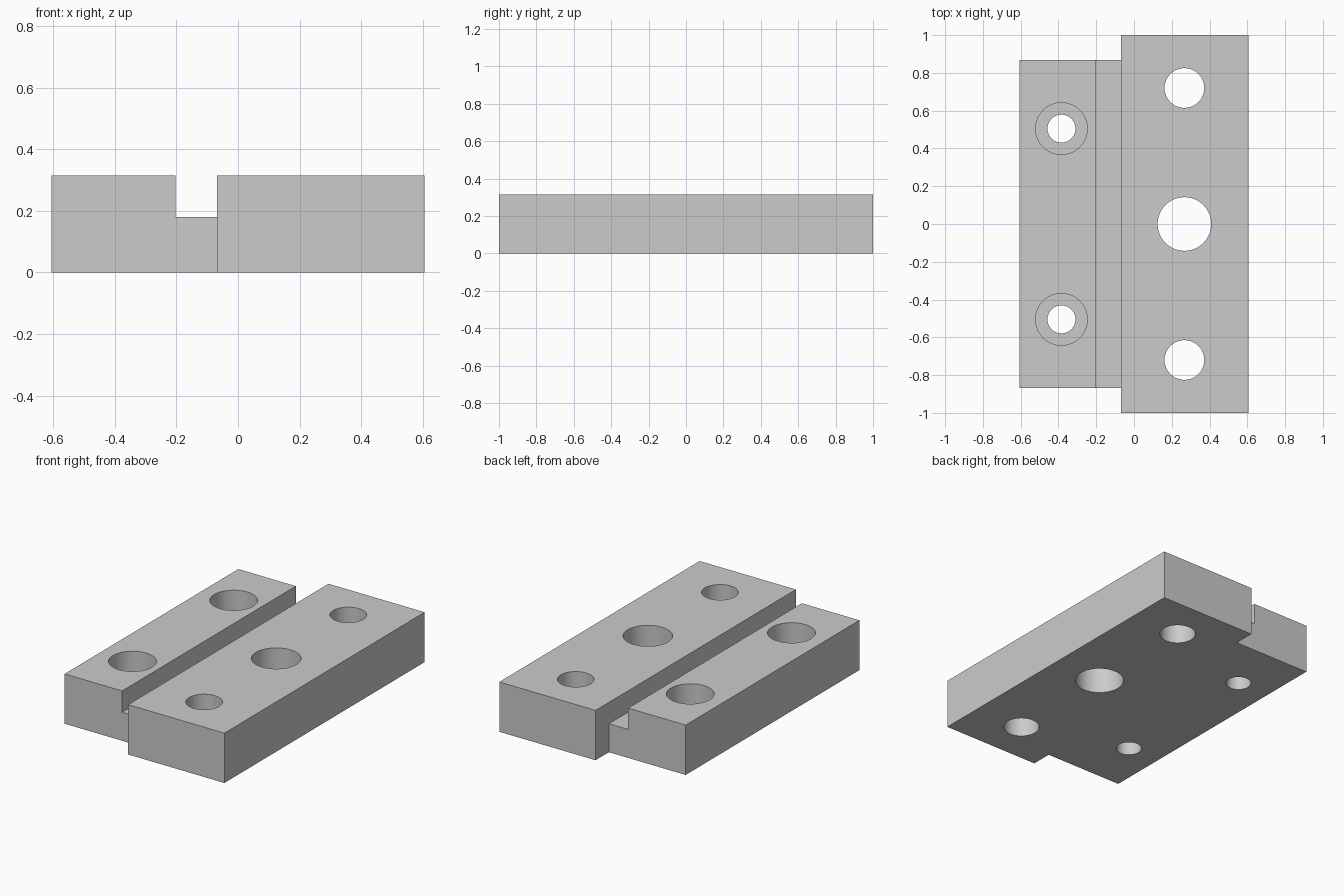
import bpy
import bmesh
import math

cube = bpy.data.objects.get("Cube")
if cube:
    bpy.data.objects.remove(cube, do_unlink=True)

# Main dimensions
HALF_X, HEIGHT = 0.605, 0.315
WIDE_Y, NARROW_Y = 1.0, 0.867
GROOVE_LEFT, GROOVE_RIGHT, GROOVE_Z = -0.068, -0.203, 0.18
BORE_Z = 0.155

grey = bpy.data.materials.new("plain grey")
grey.use_nodes = True
colour = (0.6, 0.6, 0.6, 1)
grey.diffuse_color = colour
grey.node_tree.nodes["Principled BSDF"].inputs["Base Color"].default_value = colour


def prism(name, outline, z0, z1):
    """Upright solid with the given plan outline."""
    bm = bmesh.new()
    base = bm.faces.new([bm.verts.new((x, y, z0)) for x, y in outline])
    top = bmesh.ops.extrude_face_region(bm, geom=[base])["geom"]
    bmesh.ops.translate(bm, vec=(0, 0, z1 - z0),
                        verts=[v for v in top if isinstance(v, bmesh.types.BMVert)])
    bmesh.ops.recalc_face_normals(bm, faces=bm.faces)
    mesh = bpy.data.meshes.new(name)
    bm.to_mesh(mesh)
    bm.free()
    mesh.materials.append(grey)
    obj = bpy.data.objects.new(name, mesh)
    bpy.context.collection.objects.link(obj)
    return obj


def circle(x, y, r, sides=64):
    return [(x + r * math.cos(math.tau * i / sides),
             y + r * math.sin(math.tau * i / sides)) for i in range(sides)]


# Plate: wide block on the left, shorter block on the right
half = [(-HALF_X, NARROW_Y), (GROOVE_LEFT, NARROW_Y),
        (GROOVE_LEFT, WIDE_Y), (HALF_X, WIDE_Y)]
plate = prism("mounting_plate", half + [(x, -y) for x, y in reversed(half)], 0, HEIGHT)
bpy.context.view_layer.objects.active = plate
plate.select_set(True)


def cut(outline, z0, z1):
    cutter = prism("cutter", outline, z0, z1)
    cutter.hide_render = True
    mod = plate.modifiers.new("cut", 'BOOLEAN')
    mod.operation = 'DIFFERENCE'
    mod.solver = 'EXACT'
    mod.object = cutter
    bpy.ops.object.modifier_apply(modifier=mod.name)
    bpy.data.objects.remove(cutter, do_unlink=True)


# Lengthwise groove, ending flush with the step of the wide block
cut([(GROOVE_RIGHT, -NARROW_Y - 0.05), (GROOVE_LEFT, -NARROW_Y - 0.05),
     (GROOVE_LEFT, NARROW_Y + 0.05), (GROOVE_RIGHT, NARROW_Y + 0.05)],
    GROOVE_Z, HEIGHT + 0.1)

# Central hole, end holes and counterbored screw holes
cut(circle(0.267, 0, 0.142), -0.1, HEIGHT + 0.1)
for side in (-1, 1):
    cut(circle(0.267, side * 0.72, 0.105), -0.1, HEIGHT + 0.1)
    cut(circle(-0.384, side * 0.505, 0.137), BORE_Z, HEIGHT + 0.1)
    cut(circle(-0.384, side * 0.505, 0.074), -0.1, BORE_Z + 0.05)

# Smooth hole walls, crisp edges
bpy.ops.object.shade_smooth_by_angle(angle=math.radians(30))
